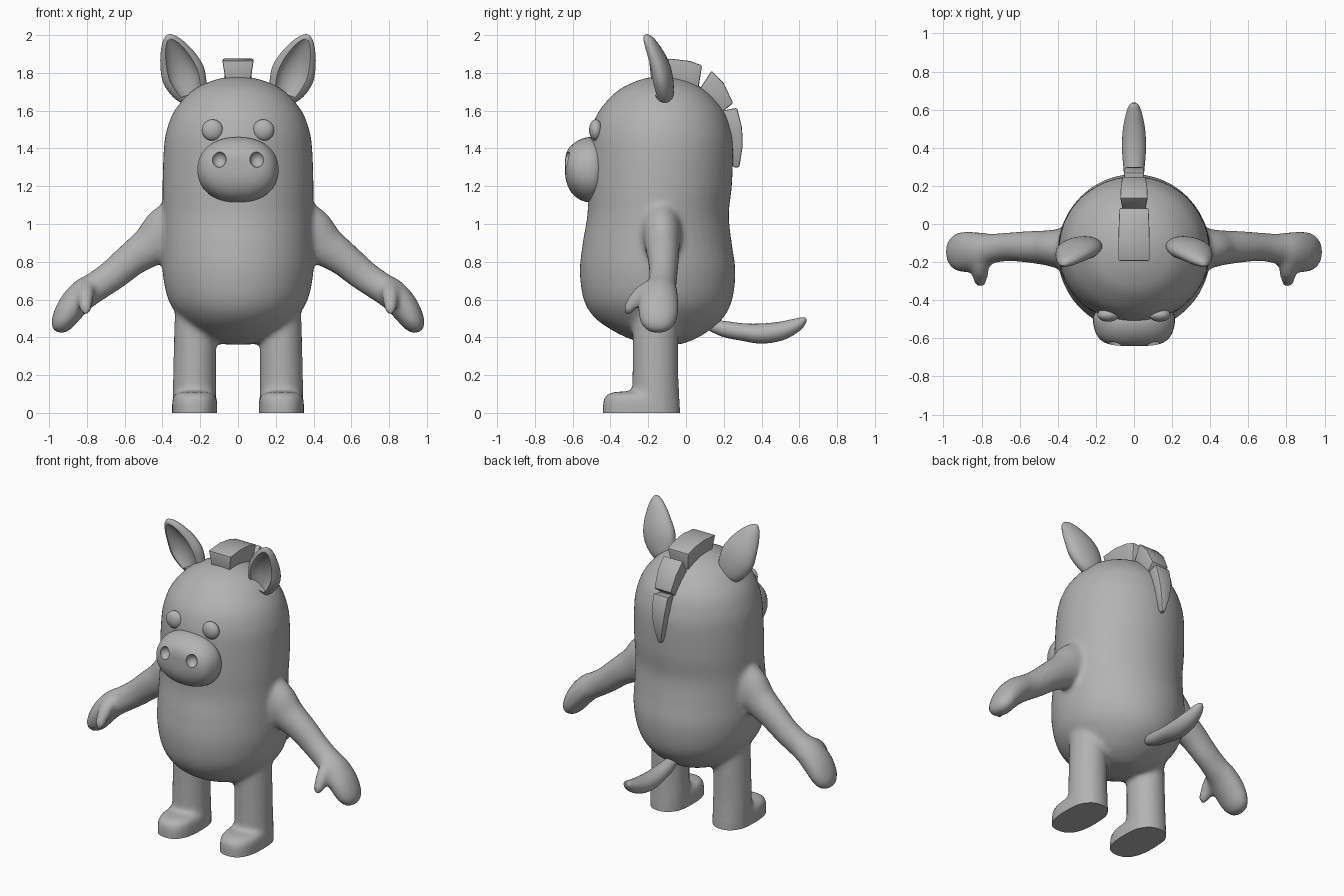
import bpy, bmesh, math
from mathutils import Vector

if "Cube" in bpy.data.objects:
    bpy.data.objects.remove(bpy.data.objects["Cube"])

grey = bpy.data.materials.new("soft grey")
grey.diffuse_color = (0.45, 0.45, 0.45, 1)
grey.use_nodes = True
grey.node_tree.nodes["Principled BSDF"].inputs["Base Color"].default_value = grey.diffuse_color
X, Y, Z = Vector((1, 0, 0)), Vector((0, 1, 0)), Vector((0, 0, 1))


def make(name, bm):
    bmesh.ops.recalc_face_normals(bm, faces=bm.faces)
    me = bpy.data.meshes.new(name)
    bm.to_mesh(me)
    bm.free()
    me.materials.append(grey)
    ob = bpy.data.objects.new(name, me)
    bpy.context.collection.objects.link(ob)
    return ob


def select(*obs):
    bpy.ops.object.select_all(action='DESELECT')
    for o in obs:
        o.select_set(True)
    bpy.context.view_layer.objects.active = obs[0]


def smooth(ob, angle=40):
    select(ob)
    bpy.ops.object.shade_smooth_by_angle(angle=math.radians(angle))


def catmull(a, b, c, d, t):
    return 0.5 * (2 * b + (c - a) * t + (2 * a - 5 * b + 4 * c - d) * t * t
                  + (3 * b - a - 3 * c + d) * t ** 3)


def loft(name, rings, side, power=2.0, segs=32, steps=4):
    """Closed tube through rings of (x, y, z, half width, half depth along side)."""
    pad = [rings[0]] + list(rings) + [rings[-1]]
    fine = []
    for i in range(len(rings) - 1):
        for k in range(steps):
            fine.append([catmull(*(pad[i + j][c] for j in range(4)), k / steps)
                         for c in range(5)])
    fine.append(list(rings[-1]))
    pts = [Vector(r[:3]) for r in fine]
    bm = bmesh.new()
    loops = []
    for i, r in enumerate(fine):
        t = pts[min(i + 1, len(pts) - 1)] - pts[max(i - 1, 0)]
        u = side.cross(t).normalized()
        loop = []
        for k in range(segs):
            a = 2 * math.pi * k / segs
            c, s = math.cos(a), math.sin(a)
            c = math.copysign(abs(c) ** (2 / power), c)
            s = math.copysign(abs(s) ** (2 / power), s)
            loop.append(bm.verts.new(pts[i] + u * c * max(r[3], .004)
                                     + side * s * max(r[4], .004)))
        loops.append(loop)
    for p, q in zip(loops, loops[1:]):
        for k in range(segs):
            n = (k + 1) % segs
            bm.faces.new((p[k], p[n], q[n], q[k]))
    bm.faces.new(loops[0])
    bm.faces.new(loops[-1])
    return make(name, bm)


def ball(name, loc, scale):
    bm = bmesh.new()
    bmesh.ops.create_uvsphere(bm, u_segments=24, v_segments=16, radius=1)
    for v in bm.verts:
        v.co = Vector([v.co[i] * scale[i] + loc[i] for i in range(3)])
    return make(name, bm)


def apply(ob, mod):
    select(ob)
    bpy.ops.object.modifier_apply(modifier=mod.name)


def cut(ob, cutter):
    m = ob.modifiers.new("hollow", 'BOOLEAN')
    m.operation, m.solver, m.object = 'DIFFERENCE', 'EXACT', cutter
    apply(ob, m)
    bpy.data.objects.remove(cutter)


def flip(rings, s):
    return [(r[0] * s,) + tuple(r[1:]) for r in rings]


# torso: height, half width, front, back
profile = [(.362, .06, -.2, -.04), (.375, .13, -.25, .01), (.42, .22, -.36, .1),
           (.5, .305, -.48, .195), (.6, .37, -.542, .245), (.75, .4, -.562, .262),
           (.9, .4, -.547, .242), (1.05, .398, -.522, .227), (1.2, .4, -.52, .243),
           (1.4, .393, -.513, .25), (1.5, .377, -.5, .237), (1.6, .337, -.46, .2),
           (1.7, .25, -.37, .115), (1.75, .16, -.28, .03), (1.775, .075, -.2, -.05),
           (1.78, .02, -.14, -.1)]
body = loft("body", [(0, (f + b) / 2, z, w, (b - f) / 2) for z, w, f, b in profile],
            Y, segs=48)

# limbs, merged into the torso below
arm = [(.26, -.13, 1.0, .17, .12), (.38, -.13, .945, .145, .105), (.46, -.125, .885, .112, .092),
       (.56, -.12, .815, .092, .083), (.66, -.12, .732, .084, .075), (.75, -.13, .67, .08, .08),
       (.82, -.143, .625, .082, .1), (.88, -.147, .56, .077, .108), (.925, -.147, .49, .064, .098),
       (.95, -.147, .448, .045, .07), (.96, -.147, .428, .015, .03)]
thumb = [(.8, -.16, .68, .04, .05), (.805, -.235, .635, .042, .045),
         (.807, -.28, .585, .036, .04), (.807, -.305, .545, .028, .032),
         (.807, -.315, .515, .01, .012)]
leg = [(.225, -.162, .56, .108, .12), (.227, -.162, .4, .112, .121),
       (.23, -.162, .2, .114, .122), (.23, -.16, .08, .116, .126), (.23, -.16, -.08, .116, .126)]
foot = [(.23, -.236, -.08, .119, .205), (.23, -.236, .0, .119, .205),
        (.23, -.236, .06, .119, .203), (.23, -.234, .09, .112, .192),
        (.23, -.23, .108, .09, .165), (.23, -.225, .113, .05, .11)]
limbs = []
for s in (-1, 1):
    limbs += [loft("arm", flip(arm, s), Y), loft("thumb", flip(thumb, s), X, segs=20),
              loft("leg", flip(leg, s), Y), loft("foot", flip(foot, s), Y, power=2.5)]
select(body, *limbs)
bpy.ops.object.join()
m = body.modifiers.new("merge", 'REMESH')
m.mode, m.voxel_size = 'VOXEL', .016
apply(body, m)
m = body.modifiers.new("blend", 'SMOOTH')
m.factor, m.iterations = .5, 8
apply(body, m)

# flat soles
bm = bmesh.new()
bm.from_mesh(body.data)
bmesh.ops.bisect_plane(bm, geom=bm.verts[:] + bm.edges[:] + bm.faces[:],
                       plane_co=(0, 0, 0), plane_no=(0, 0, 1), clear_inner=True)
bmesh.ops.holes_fill(bm, edges=[e for e in bm.edges if e.is_boundary], sides=0)
bmesh.ops.recalc_face_normals(bm, faces=bm.faces)
for f in bm.faces:
    f.material_index = 0
bm.to_mesh(body.data)
bm.free()
body.data.materials.clear()
body.data.materials.append(grey)
smooth(body)

# snout with two hollow nostrils
snout = loft("snout", [(0, -.43, 1.285, .17, .13), (0, -.47, 1.285, .207, .163),
                       (0, -.51, 1.287, .215, .173), (0, -.56, 1.288, .205, .16),
                       (0, -.6, 1.29, .183, .132), (0, -.626, 1.297, .145, .096),
                       (0, -.638, 1.302, .09, .055), (0, -.64, 1.305, .02, .015)],
             Z, power=2.2, segs=40)
for s in (-1, 1):
    cut(snout, ball("nostril_cutter", (.1 * s, -.635, 1.342), (.037, .04, .042)))
smooth(snout)

# eyes and cupped ears
ear = [(.235, -.115, 1.63, .04, .03), (.25, -.115, 1.69, .088, .05),
       (.285, -.13, 1.78, .115, .06), (.315, -.148, 1.86, .102, .055),
       (.345, -.178, 1.935, .07, .042), (.367, -.2, 1.983, .035, .026),
       (.377, -.21, 2.0, .008, .008)]
hollow = [(x, y - .055, z, w * .7, d) for x, y, z, w, d in ear[1:-1]]
for s, tag in ((-1, "right"), (1, "left")):
    smooth(ball(tag + "_eye", (.135 * s, -.477, 1.497), (.057, .036, .057)))
    e = loft(tag + "_ear", flip(ear, s), Y)
    cut(e, loft("ear_cutter", flip(hollow, s), Y, segs=24))
    smooth(e)


# mane tufts: stations of (outer y, outer z, inner y, inner z, outer and inner half width)
def tuft(name, stations):
    bm = bmesh.new()
    loops = [[bm.verts.new(p) for p in ((-wo, yo, zo), (wo, yo, zo), (wi, yi, zi), (-wi, yi, zi))]
             for yo, zo, yi, zi, wo, wi in stations]
    for p, q in zip(loops, loops[1:]):
        for k in range(4):
            n = (k + 1) % 4
            bm.faces.new((p[k], p[n], q[n], q[k]))
    bm.faces.new(loops[0])
    bm.faces.new(loops[-1])
    ob = make(name, bm)
    m = ob.modifiers.new("soft edges", 'BEVEL')
    m.width, m.segments = .008, 2
    apply(ob, m)
    smooth(ob, 35)


tuft("mane_top", [(-.195, 1.865, -.18, 1.72, .083, .06), (-.08, 1.875, -.08, 1.72, .083, .06),
                  (.02, 1.863, 0, 1.7, .08, .06), (.085, 1.84, .06, 1.68, .077, .058)])
tuft("mane_middle", [(.135, 1.812, .05, 1.68, .073, .055), (.2, 1.745, .11, 1.63, .07, .053),
                     (.25, 1.64, .16, 1.57, .062, .05)])
tuft("mane_back", [(.27, 1.615, .19, 1.6, .055, .045), (.297, 1.51, .2, 1.5, .05, .04),
                   (.3, 1.41, .215, 1.41, .035, .03), (.282, 1.3, .25, 1.3, .012, .01)])

# tail
smooth(loft("tail", [(0, .1, .475, .025, .025), (0, .2, .445, .042, .045),
                     (0, .3, .428, .046, .056), (0, .4, .42, .053, .063),
                     (0, .5, .433, .05, .058), (0, .58, .463, .037, .042),
                     (0, .62, .488, .021, .026), (0, .635, .5, .006, .008)], X, segs=24))
